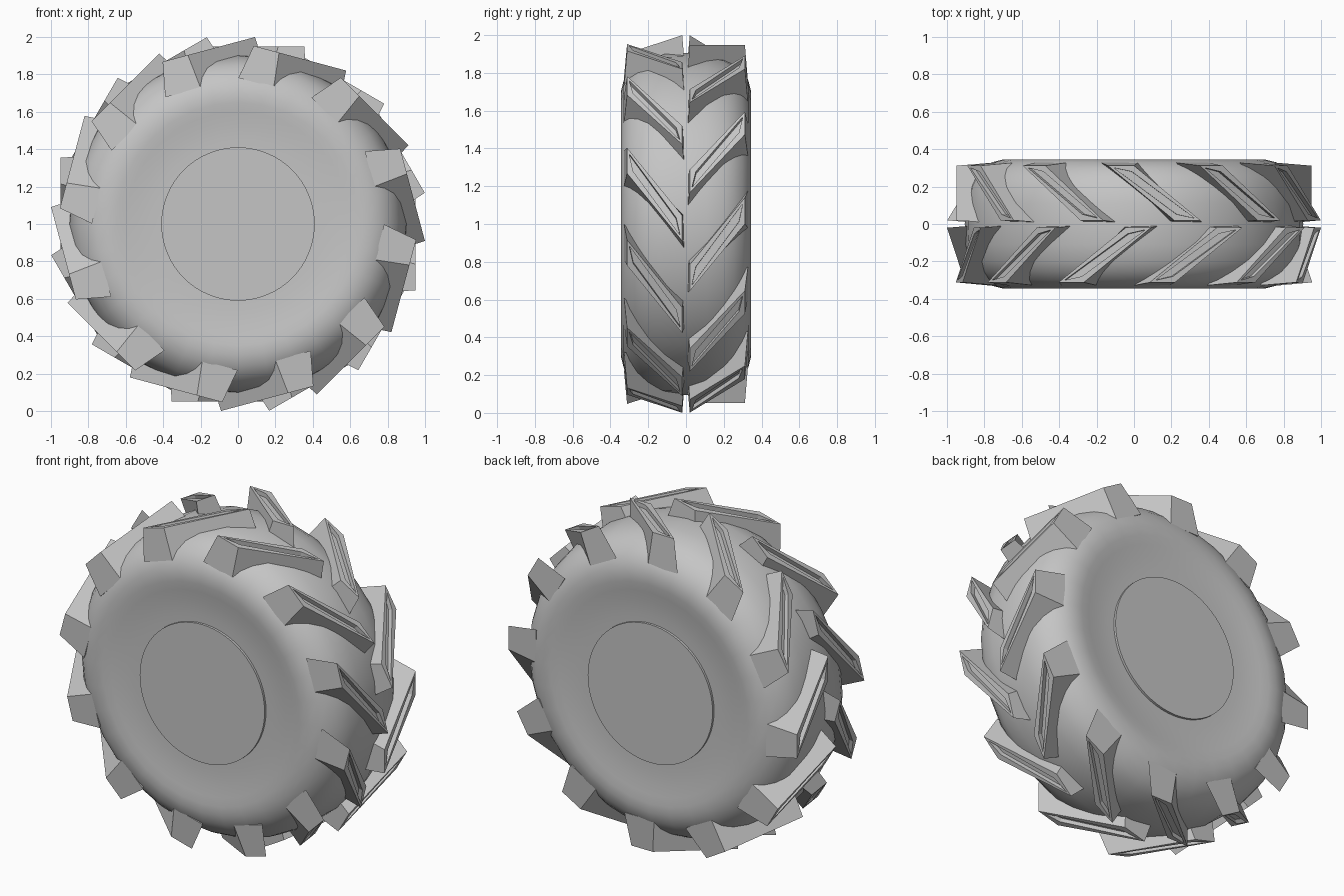
import bpy, bmesh, math
from mathutils import Matrix, Vector

cube = bpy.data.objects.get("Cube")
if cube:
    bpy.data.objects.remove(cube, do_unlink=True)

rubber = bpy.data.materials.new("grey_rubber")
rubber.use_nodes = True
grey = (0.56, 0.56, 0.56, 1)
rubber.diffuse_color = grey
rubber.node_tree.nodes["Principled BSDF"].inputs["Base Color"].default_value = grey

AXLE = Vector((0, 0, 1))


def make_object(name, bm, smooth=False):
    bmesh.ops.recalc_face_normals(bm, faces=bm.faces)
    mesh = bpy.data.meshes.new(name)
    bm.to_mesh(mesh)
    bm.free()
    mesh.materials.append(rubber)
    obj = bpy.data.objects.new(name, mesh)
    bpy.context.collection.objects.link(obj)
    if smooth:
        bpy.ops.object.select_all(action='DESELECT')
        obj.select_set(True)
        bpy.context.view_layer.objects.active = obj
        bpy.ops.object.shade_smooth_by_angle(angle=math.radians(40))
    return obj


def revolve(name, profile, steps):
    """Spin a (radius, y) profile around the axle."""
    bm = bmesh.new()
    verts = [bm.verts.new((r, y, 1)) for r, y in profile]
    edges = [bm.edges.new(pair) for pair in zip(verts, verts[1:])]
    bmesh.ops.spin(bm, geom=verts + edges, cent=AXLE, axis=(0, 1, 0),
                   angle=math.tau, steps=steps, use_merge=True)
    bmesh.ops.remove_doubles(bm, verts=bm.verts, dist=0.0005)
    return make_object(name, bm, smooth=True)


# Tyre body: rounded tread, bulging shoulder, shallow dished sidewall
half = [(0.39, 0.322), (0.46, 0.323), (0.54, 0.329), (0.60, 0.337),
        (0.65, 0.344), (0.70, 0.345), (0.76, 0.330), (0.81, 0.298),
        (0.85, 0.255), (0.88, 0.20), (0.90, 0.11)]
profile = half + [(0.905, 0)] + [(r, -y) for r, y in reversed(half)]
revolve("tyre_body", profile, 32)

# Flat hub disc standing just proud of the dish
bm = bmesh.new()
bmesh.ops.create_cone(bm, cap_ends=True, segments=64, radius1=0.41, radius2=0.41,
                      depth=0.672,
                      matrix=Matrix.Translation(AXLE) @ Matrix.Rotation(math.pi / 2, 4, 'X'))
make_object("hub_disc", bm, smooth=True)


def add_lug(name, side, angle, top_r, inner, outer):
    """Slanted bar lug: inner/outer are the tangential limits at each end."""
    bm = bmesh.new()
    top = [(inner, 0.02), (inner + 0.14, 0.02), (outer, 0.312), (outer - 0.14, 0.312)]
    base = [(inner - 0.01, 0.005), (inner + 0.20, 0.005),
            (outer + 0.035, 0.328), (outer - 0.16, 0.328)]
    upper = [bm.verts.new((top_r, side * y, t)) for t, y in top]
    lower = [bm.verts.new((0.755, side * y, t)) for t, y in base]
    cap = bm.faces.new(upper)
    bm.faces.new(lower)
    for i in range(4):
        j = (i + 1) % 4
        bm.faces.new((upper[i], upper[j], lower[j], lower[i]))
    bmesh.ops.recalc_face_normals(bm, faces=bm.faces)
    # Sunken slot along the top
    bmesh.ops.inset_individual(bm, faces=[cap], thickness=0.034)
    bmesh.ops.inset_individual(bm, faces=[cap], thickness=0.001, depth=-0.025)
    turn = Matrix.Translation(AXLE) @ Matrix.Rotation(-angle, 4, 'Y')
    bmesh.ops.transform(bm, matrix=turn, verts=bm.verts)
    make_object(name, bm)


# Two staggered rows of lugs forming the chevron tread
COUNT = 12
for i in range(COUNT):
    turn = math.tau * i / COUNT
    add_lug(f"front_lug_{i + 1}", -1, turn + math.radians(15), 0.942, -0.346, 0.165)
    add_lug(f"back_lug_{i + 1}", 1, turn, 0.948, -0.355, 0.14)
